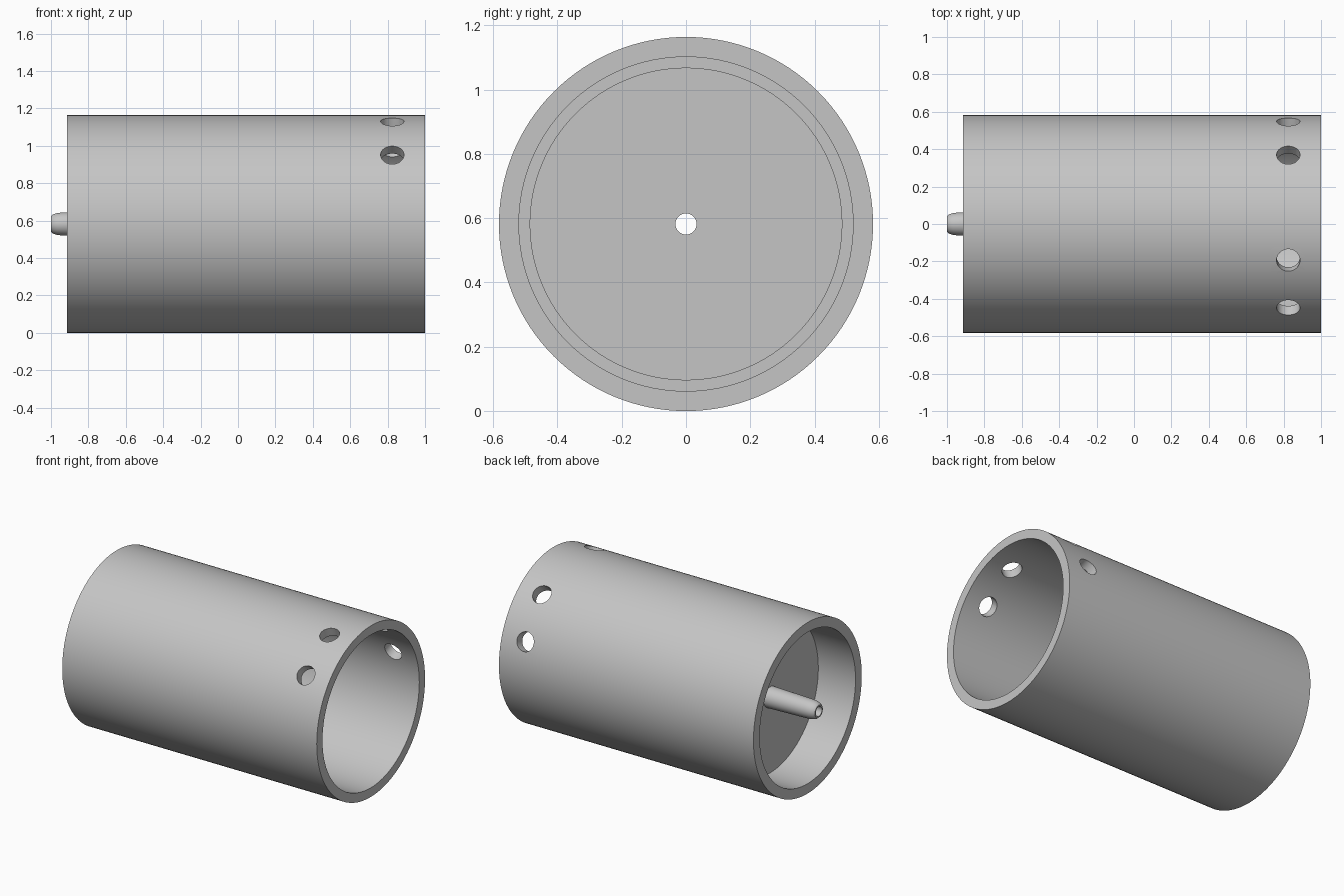
import bpy, bmesh, math
from mathutils import Matrix

if "Cube" in bpy.data.objects:
    bpy.data.objects.remove(bpy.data.objects["Cube"])

R = 0.582            # outer radius, also the axis height
SEG = 128

grey = bpy.data.materials.new("light_grey")
grey.diffuse_color = (0.56, 0.56, 0.56, 1)
grey.use_nodes = True
grey.node_tree.nodes["Principled BSDF"].inputs["Base Color"].default_value = grey.diffuse_color


def lathe(name, profile):
    """Revolve a closed (x, radius) profile about the long axis."""
    bm = bmesh.new()
    rings = []
    for i in range(SEG):
        a = 2 * math.pi * i / SEG
        rings.append([bm.verts.new((x, r * math.cos(a), R + r * math.sin(a)))
                      for x, r in profile])
    n = len(profile)
    for i in range(SEG):
        p, q = rings[i], rings[(i + 1) % SEG]
        for k in range(n):
            m = (k + 1) % n
            bm.faces.new((p[k], p[m], q[m], q[k]))
    bmesh.ops.recalc_face_normals(bm, faces=bm.faces)
    me = bpy.data.meshes.new(name)
    bm.to_mesh(me)
    bm.free()
    ob = bpy.data.objects.new(name, me)
    bpy.context.collection.objects.link(ob)
    me.materials.append(grey)
    return ob


# Tube body with recessed end wall, inner ledge and hollow spigot
body = lathe("tube_body", [
    (1.0, R), (0.92, R), (0.73, R), (-0.915, R),       # outer skin
    (-0.915, 0.515), (-0.635, 0.515),                  # rear recess
    (-0.635, 0.07), (-0.93, 0.062),                    # spigot
    (-0.965, 0.059), (-0.988, 0.052), (-1.0, 0.042),   # rounded tip
    (-1.0, 0.033), (-0.57, 0.033),                     # through bore
    (-0.57, 0.485), (-0.45, 0.485), (-0.45, 0.52),     # end wall and ledge
    (0.73, 0.52), (0.92, 0.52), (1.0, 0.52),           # main bore
])

# Four radial holes near the open end
bm = bmesh.new()
for deg in (19.5, 50.5, 109.5, 140.5):
    a = math.radians(deg)
    place = (Matrix.Translation((0.825, 0.55 * math.cos(a), R + 0.55 * math.sin(a)))
             @ Matrix.Rotation(a - math.pi / 2, 4, 'X'))
    bmesh.ops.create_cone(bm, cap_ends=True, segments=48, radius1=0.0625,
                          radius2=0.0625, depth=0.3, matrix=place)
me = bpy.data.meshes.new("hole_cutter")
bm.to_mesh(me)
bm.free()
me.materials.append(grey)
cutter = bpy.data.objects.new("hole_cutter", me)
bpy.context.collection.objects.link(cutter)

mod = body.modifiers.new("holes", 'BOOLEAN')
mod.operation = 'DIFFERENCE'
mod.solver = 'EXACT'
mod.object = cutter

bpy.context.view_layer.objects.active = body
body.select_set(True)
bpy.ops.object.modifier_apply(modifier=mod.name)
bpy.data.objects.remove(cutter)
bpy.ops.object.shade_smooth_by_angle(angle=math.radians(30))
